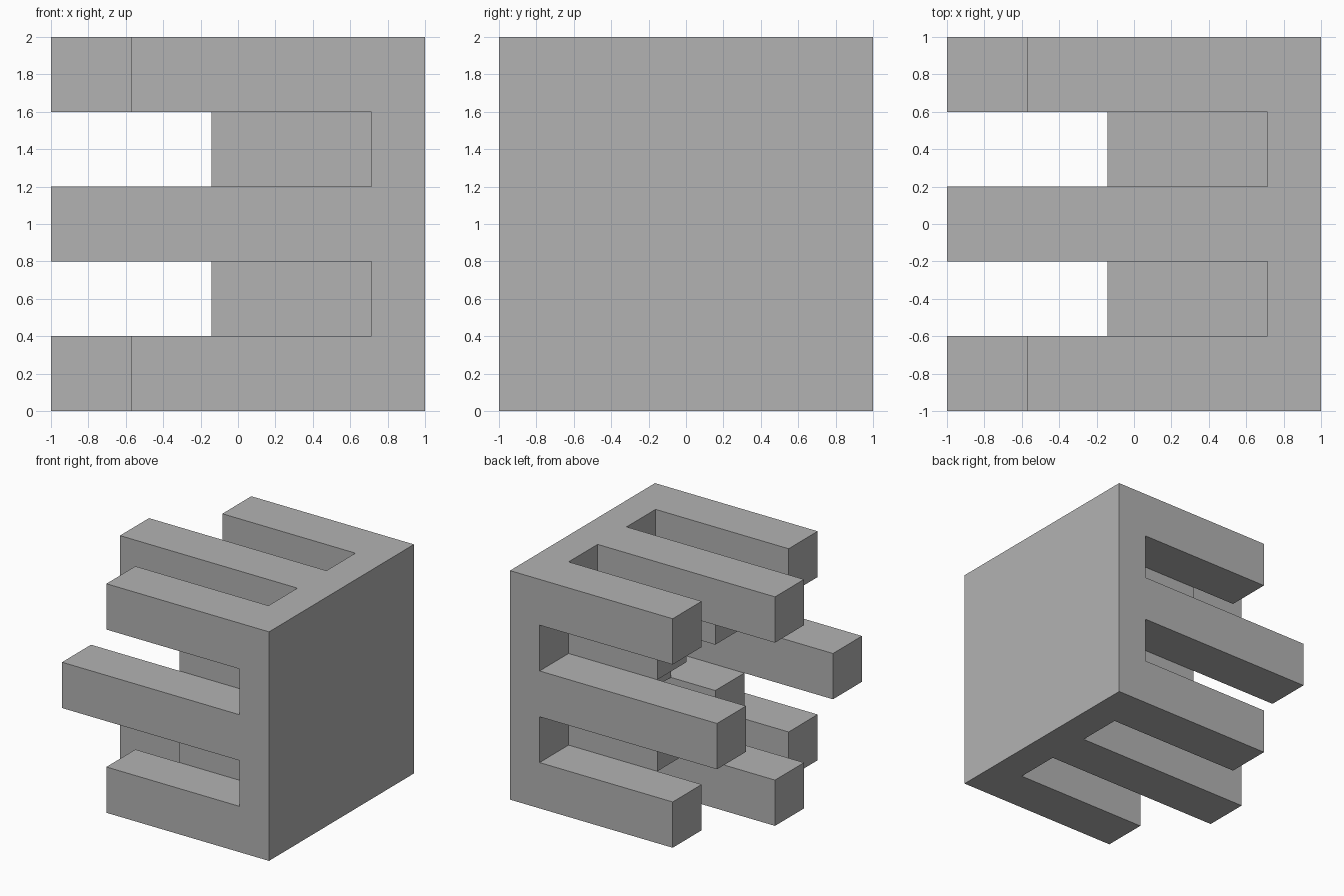
import bpy, bmesh
from math import pi
from mathutils import Matrix, Vector

cube = bpy.data.objects.get("Cube")
if cube:
    bpy.data.objects.remove(cube, do_unlink=True)

UNIT = 2 / 7      # plate thickness
CELLS = 5         # cells along each side of the plate

grey = bpy.data.materials.new("plain_grey")
grey.use_nodes = True
grey.diffuse_color = (0.45, 0.45, 0.45, 1)
grey.node_tree.nodes["Principled BSDF"].inputs["Base Color"].default_value = grey.diffuse_color


def finger_length(center):
    """Length of the finger on a cell, in plate thicknesses (0 = none)."""
    col, row = (abs(round((v + 1) * CELLS / 2 - CELLS / 2)) for v in (center.y, center.z - 1))
    if (col, row) == (0, 0):
        return 1.5                      # centre finger
    if (col, row) == (1, 1):
        return 3                        # inner ring
    if (col, row) == (2, 2):
        return 4.5                      # corners
    if (col, row) in ((0, 2), (2, 0)):
        return 6                        # middles of the edges
    return 0


bm = bmesh.new()

# Inner face of the plate, divided into cells and facing -x
place = Matrix.Translation((1 - UNIT, 0, 1)) @ Matrix.Rotation(-pi / 2, 4, 'Y')
bmesh.ops.create_grid(bm, x_segments=CELLS, y_segments=CELLS, size=1, matrix=place)
cells = bm.faces[:]

# Plate rim and outer face
rim = [e for e in bm.edges if e.is_boundary]
outer = bmesh.ops.extrude_edge_only(bm, edges=rim)["geom"]
bmesh.ops.translate(bm, vec=(UNIT, 0, 0),
                    verts=[g for g in outer if isinstance(g, bmesh.types.BMVert)])
bmesh.ops.contextual_create(bm, geom=[g for g in outer if isinstance(g, bmesh.types.BMEdge)])

# Fingers pulled out of every second cell
growing = [(f, finger_length(f.calc_center_median())) for f in cells]
for face, length in growing:
    if length:
        tip = bmesh.ops.extrude_discrete_faces(bm, faces=[face])["faces"][0]
        bmesh.ops.translate(bm, vec=Vector((-length * UNIT, 0, 0)), verts=tip.verts)

bmesh.ops.recalc_face_normals(bm, faces=bm.faces)

mesh = bpy.data.meshes.new("fingered_block")
bm.to_mesh(mesh)
bm.free()
mesh.materials.append(grey)
block = bpy.data.objects.new("fingered_block", mesh)
bpy.context.collection.objects.link(block)
